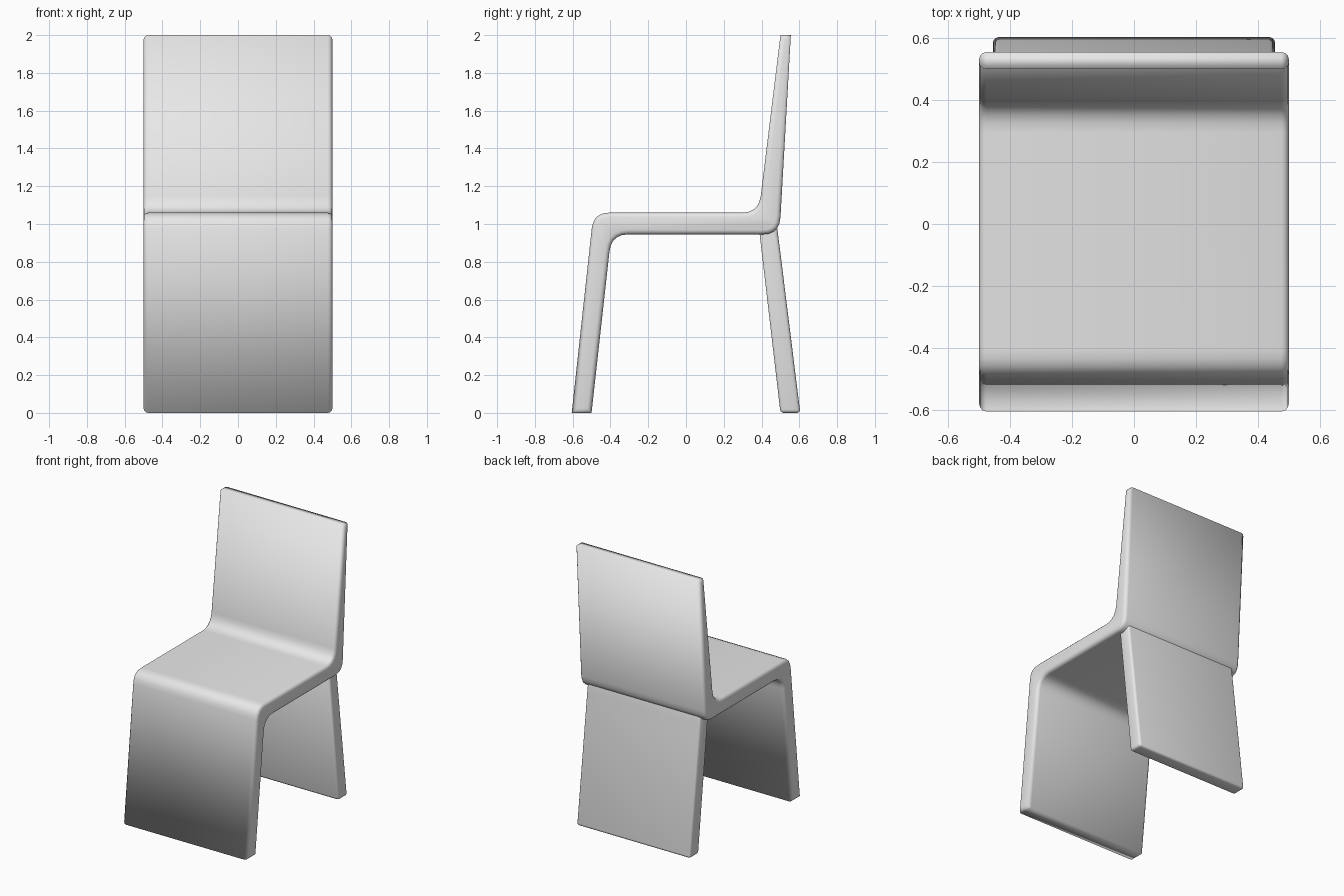
import bpy
import bmesh
from mathutils import Vector

default = bpy.data.objects.get("Cube")
if default:
    bpy.data.objects.remove(default)

grey = bpy.data.materials.new("light_grey")
grey.use_nodes = True
grey.diffuse_color = (0.8, 0.8, 0.8, 1)
grey.node_tree.nodes["Principled BSDF"].inputs["Base Color"].default_value = (0.8, 0.8, 0.8, 1)


def rounded(corners, steps=5):
    """Turn (y, z, cut) corners into an outline, easing each corner over its cut length."""
    pts = []
    for i, (y, z, cut) in enumerate(corners):
        p = Vector((y, z))
        if not cut:
            pts.append(p)
            continue
        before = Vector(corners[i - 1][:2])
        after = Vector(corners[(i + 1) % len(corners)][:2])
        a = p + (before - p).normalized() * cut
        b = p + (after - p).normalized() * cut
        for s in range(steps + 1):
            t = s / steps
            pts.append(a * (1 - t) ** 2 + p * 2 * t * (1 - t) + b * t ** 2)
    return pts


def panel(name, corners, half_width, bevel, ends_too=False):
    """Sweep a side outline across x and soften its rims."""
    bm = bmesh.new()
    outline = rounded(corners)
    cap = bm.faces.new([bm.verts.new((-half_width, p.x, p.y)) for p in outline])
    swept = bmesh.ops.extrude_face_region(bm, geom=[cap], use_keep_orig=True)
    moved = [g for g in swept["geom"] if isinstance(g, bmesh.types.BMVert)]
    bmesh.ops.translate(bm, verts=moved, vec=(2 * half_width, 0, 0))
    bmesh.ops.recalc_face_normals(bm, faces=bm.faces[:])
    # side rims, plus the foot edges where wanted
    rims = [e for e in bm.edges
            if abs(e.verts[0].co.x - e.verts[1].co.x) < 0.001
            or (ends_too and max(v.co.z for v in e.verts) < 0.01)]
    bmesh.ops.bevel(bm, geom=rims, offset=bevel, segments=3, profile=0.5,
                    affect='EDGES', clamp_overlap=True)
    bmesh.ops.recalc_face_normals(bm, faces=bm.faces[:])
    for f in bm.faces:
        f.smooth = True
    mesh = bpy.data.meshes.new(name)
    bm.to_mesh(mesh)
    bm.free()
    mesh.materials.append(grey)
    obj = bpy.data.objects.new(name, mesh)
    bpy.context.collection.objects.link(obj)
    return obj


# Front leg, seat and backrest folded from one sheet
panel("seat_shell", [
    (-0.605, 0, 0), (-0.49, 1.06, 0.085), (0.385, 1.06, 0.09), (0.50, 2, 0),
    (0.555, 2, 0), (0.495, 0.945, 0.09), (-0.395, 0.945, 0.09), (-0.50, 0, 0),
], 0.5, 0.024)

# Narrower rear leg sheet, tucked under the back of the seat
panel("rear_leg", [
    (0.50, 0, 0), (0.39, 0.945, 0), (0.42, 1.0, 0), (0.48, 1.0, 0.02),
    (0.497, 0.87, 0.06), (0.605, 0, 0),
], 0.455, 0.02, ends_too=True)
